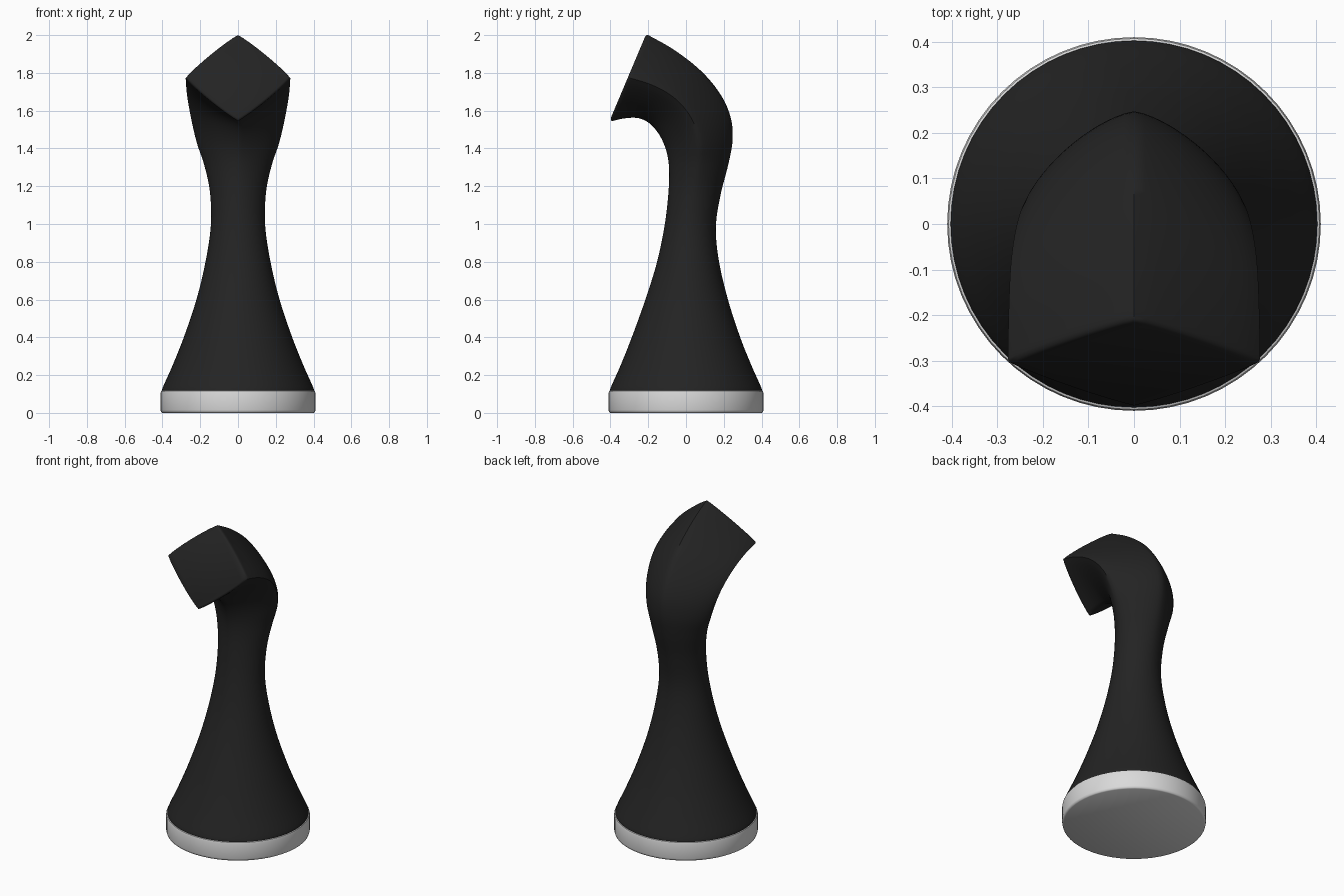
import bpy, bmesh, math
from mathutils import Vector

if "Cube" in bpy.data.objects:
    bpy.data.objects.remove(bpy.data.objects["Cube"])

SEGS, STEPS = 64, 6


def material(name, rgb):
    m = bpy.data.materials.new(name)
    m.diffuse_color = (*rgb, 1)
    m.use_nodes = True
    m.node_tree.nodes["Principled BSDF"].inputs["Base Color"].default_value = m.diffuse_color
    return m


def make_object(name, rings, mat, angle):
    """Skin a list of closed point rings and cap both ends."""
    bm = bmesh.new()
    loops = [[bm.verts.new(p) for p in ring] for ring in rings]
    n = len(loops[0])
    for a, b in zip(loops, loops[1:]):
        for i in range(n):
            j = (i + 1) % n
            bm.faces.new((a[i], a[j], b[j], b[i]))
    bm.faces.new(loops[0][::-1])
    bm.faces.new(loops[-1])
    bmesh.ops.recalc_face_normals(bm, faces=bm.faces[:])
    mesh = bpy.data.meshes.new(name)
    bm.to_mesh(mesh)
    bm.free()
    mesh.materials.append(mat)
    ob = bpy.data.objects.new(name, mesh)
    bpy.context.collection.objects.link(ob)
    bpy.ops.object.select_all(action='DESELECT')
    ob.select_set(True)
    bpy.context.view_layer.objects.active = ob
    bpy.ops.object.shade_smooth_by_angle(angle=math.radians(angle))
    return ob


def section(s, scale=1.0, shift=Vector((0, 0, 0))):
    """Superellipse spanning front point to back point; power 2 = round, 1 = diamond."""
    fy, fz, by, bz, w, p = s
    f, b = Vector((0, fy, fz)), Vector((0, by, bz))
    mid, half = (f + b) / 2, (b - f) / 2
    ring = []
    for i in range(SEGS):
        t = 2 * math.pi * i / SEGS
        c, d = math.cos(t), math.sin(t)
        r = scale / (abs(c) ** p + abs(d) ** p) ** (1 / p)
        ring.append(mid + Vector((w * r * c, 0, 0)) + half * r * d + shift)
    return ring


def spline(rows):
    """Catmull-Rom through the section table."""
    rows = [rows[0]] + rows + [rows[-1]]
    out = []
    for a, b, c, d in zip(rows, rows[1:], rows[2:], rows[3:]):
        for k in range(STEPS):
            t = k / STEPS
            out.append([0.5 * (2 * q + (r - p) * t + (2 * p - 5 * q + 4 * r - s) * t * t
                               + (3 * q - p - 3 * r + s) * t ** 3)
                        for p, q, r, s in zip(a, b, c, d)])
    return out + [rows[-1]]


black = material("matte black", (0.017, 0.017, 0.017))
pale = material("pale grey", (0.7, 0.7, 0.7))

# Base disc with softened rims
disc = [(0.40, 0.0), (0.407, 0.004), (0.41, 0.015), (0.41, 0.105), (0.407, 0.116), (0.398, 0.12)]
make_object("base_disc", [section((-r, z, r, z, r, 2)) for r, z in disc], pale, 50)

# Body: front y, z, back y, z, half width, roundness power
body = [
    (-.395, .118, .395, .118, .395, 2),
    (-.400, .13, .400, .13, .400, 2),
    (-.347, .25, .347, .25, .347, 2),
    (-.287, .40, .287, .40, .287, 2),
    (-.215, .60, .222, .60, .220, 2),
    (-.153, .80, .175, .80, .172, 2),
    (-.112, 1.0, .158, .98, .144, 1.95),
    (-.092, 1.18, .182, 1.15, .148, 1.8),
    (-.090, 1.30, .225, 1.32, .178, 1.6),
    (-.105, 1.39, .247, 1.45, .215, 1.42),
    (-.140, 1.47, .235, 1.57, .240, 1.3),
    (-.190, 1.53, .180, 1.69, .258, 1.2),
    (-.250, 1.56, .080, 1.81, .270, 1.15),
    (-.320, 1.56, -.060, 1.92, .275, 1.12),
    (-.392, 1.545, -.200, 2.0, .277, 1.1),
]
rings = spline(body)
# Flat diamond end face with a small rounded rim
out = Vector((0, -.92, .39))
rings = [section(s) for s in rings]
rings += [section(body[-1], 0.985, out * 0.008), section(body[-1], 0.95, out * 0.012)]
make_object("curved_body", rings, black, 50)
